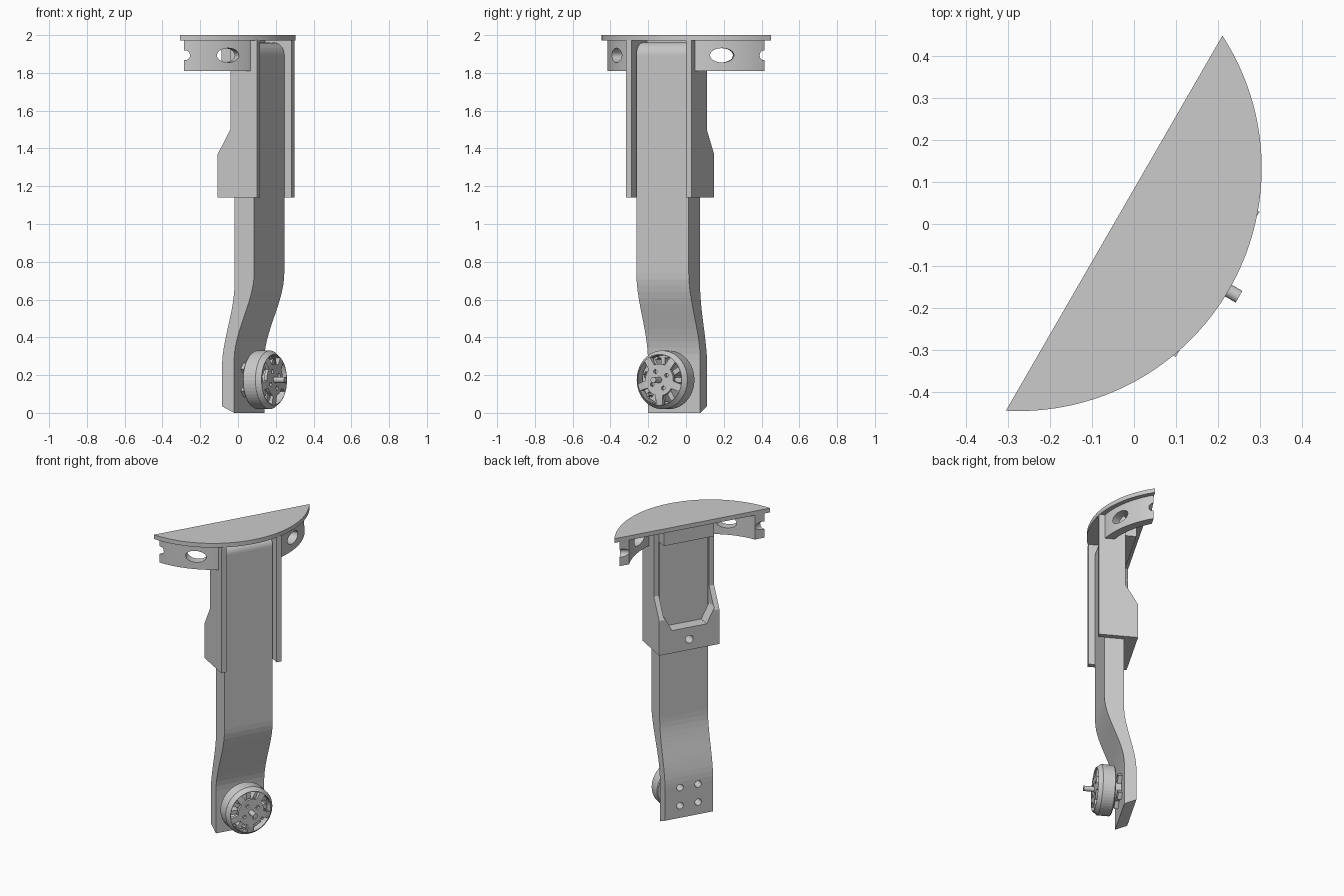
import bpy, bmesh, math
from math import sin, cos, pi, radians
from mathutils import Matrix, Vector

if "Cube" in bpy.data.objects:
    bpy.data.objects.remove(bpy.data.objects["Cube"])

# Built in a local frame (X outward, Y along the straight edge), then turned about z
TURN = Matrix.Rotation(radians(-30), 4, 'Z')
B0 = -0.025          # centre line along Y
MZ = 0.175           # motor axis height


def finish(name, bm):
    bmesh.ops.recalc_face_normals(bm, faces=bm.faces)
    bm.transform(TURN)
    me = bpy.data.meshes.new(name)
    bm.to_mesh(me)
    bm.free()
    ob = bpy.data.objects.new(name, me)
    bpy.context.collection.objects.link(ob)
    return ob


def extrude(bm, pts, axis, lo, hi):
    """Extrude a 2D outline along x, y or z."""
    def put(p, h):
        return {'x': (h, p[0], p[1]), 'y': (p[0], h, p[1]), 'z': (p[0], p[1], h)}[axis]
    rows = [[bm.verts.new(put(p, h)) for p in pts] for h in (lo, hi)]
    n = len(pts)
    bm.faces.new(rows[0])
    bm.faces.new(rows[1])
    for i in range(n):
        j = (i + 1) % n
        bm.faces.new((rows[0][i], rows[0][j], rows[1][j], rows[1][i]))


def prism(name, pts, axis, lo, hi):
    bm = bmesh.new()
    extrude(bm, pts, axis, lo, hi)
    return finish(name, bm)


def circle(cx, cy, r, n=32):
    return [(cx + r * cos(2 * pi * i / n), cy + r * sin(2 * pi * i / n)) for i in range(n)]


def lathe(name, profile, n=48):
    """Revolve a closed (x, radius) profile about the motor axis."""
    bm = bmesh.new()
    rings = [[bm.verts.new((x, B0 + r * cos(2 * pi * i / n), MZ + r * sin(2 * pi * i / n)))
              for i in range(n)] for x, r in profile]
    for k in range(len(rings)):
        p, q = rings[k], rings[(k + 1) % len(rings)]
        for i in range(n):
            j = (i + 1) % n
            bm.faces.new((p[i], p[j], q[j], q[i]))
    return finish(name, bm)


def cut(ob, cutter):
    mod = ob.modifiers.new('cut', 'BOOLEAN')
    mod.operation = 'DIFFERENCE'
    mod.solver = 'EXACT'
    mod.object = cutter
    bpy.context.view_layer.objects.active = ob
    bpy.ops.object.modifier_apply(modifier=mod.name)
    bpy.data.objects.remove(cutter)


# Top plate: circular segment
CX, CB, R = -0.305, -0.022, 0.58
half = math.acos((-0.042 - CX) / R)
arc = [half * (2 * i / 64 - 1) for i in range(65)]
prism('top_plate', [(CX + R * cos(t), CB + R * sin(t)) for t in arc], 'z', 1.972, 2.0)

# Curved flanges under the plate, with a slot and an end notch
for s, side in ((-1, 'left'), (1, 'right')):
    def ring(r, t0, t1):
        ts = [radians(t0 + (t1 - t0) * i / 16) for i in range(17)]
        return [(CX + r * cos(t), CB + s * r * sin(t)) for t in ts]
    flange = prism('flange_' + side, ring(0.55, 20.8, 61) + ring(0.495, 57.6, 23.2), 'z', 1.81, 1.974)
    for deg, rx, rz in ((36, 0.064, 0.038), (60.5, 0.026, 0.026)):
        bm = bmesh.new()
        extrude(bm, [(rx * cos(2 * pi * i / 24), rz * sin(2 * pi * i / 24)) for i in range(24)],
                'x', 0.4, 0.65)
        bm.transform(Matrix.Translation((CX, CB, 1.893)) @ Matrix.Rotation(s * radians(deg), 4, 'Z'))
        cut(flange, finish('slot_cutter', bm))

# Strap leg: S-bent side profile with a rounded top front edge
def s_curve(x0, x1, z0, z1, n=14):
    return [(x0 + (x1 - x0) * (3 * t * t - 2 * t ** 3), z0 + (z1 - z0) * t)
            for t in (i / n for i in range(n + 1))]

front = s_curve(0.083, 0.205, 0.28, 0.74)
back = s_curve(0.009, 0.085, 0.24, 0.68)
corner = [(0.14 + 0.065 * cos(t), 1.895 + 0.065 * sin(t)) for t in (pi / 2 * i / 8 for i in range(9))]
leg = prism('leg', [(0.009, 0.035), (0.083, 0)] + front + corner + [(0.085, 1.96)] + back[::-1],
            'y', B0 - 0.16, B0 + 0.16)
for dy in (-0.06, 0.06):
    for dz in (-0.06, 0.06):
        cut(leg, prism('hole_cutter', circle(B0 + dy, MZ + dz, 0.022, 20), 'x', -0.1, 0.12))

# Sleeve: two side rails, back panel with a U opening, top stop block
rail = [(0.245, 1.14), (0.006, 1.14), (0.006, 1.37), (0.083, 1.5), (0.083, 1.974), (0.245, 1.974)]
for s, side in ((-1, 'left'), (1, 'right')):
    lo, hi = sorted((B0 + s * 0.167, B0 + s * 0.2))
    prism('rail_' + side, rail, 'y', lo, hi)
u_shape = [(-0.167, 1.14), (0.167, 1.14), (0.167, 1.39), (0.115, 1.29), (-0.115, 1.29), (-0.167, 1.39)]
panel = prism('back_panel', [(B0 + y, z) for y, z in u_shape], 'x', 0.006, 0.083)
cut(panel, prism('hole_cutter', circle(B0, 1.21, 0.026, 24), 'x', -0.1, 0.2))
prism('top_block', [(0.01, 1.86), (0.083, 1.86), (0.083, 1.974), (0.01, 1.974)], 'y', B0 - 0.167, B0 + 0.167)

# Motor bell: open-backed cup with windows and screw holes in the front
bell = lathe('motor_bell', [(0.13, 0.135), (0.13, 0.15), (0.136, 0.155), (0.21, 0.155), (0.236, 0.135),
                            (0.24, 0.1), (0.24, 0.014), (0.222, 0.014), (0.222, 0.1), (0.205, 0.135)])
for k in range(5):
    mid = 2 * pi * k / 5 + 0.3
    def fan(r, w):
        return [(B0 + r * cos(mid + w * (i / 4 - 1)), MZ + r * sin(mid + w * (i / 4 - 1))) for i in range(9)]
    cut(bell, prism('window_cutter', fan(0.132, 0.48) + fan(0.085, 0.38)[::-1], 'x', 0.195, 0.3))
for k in range(4):
    t = pi / 2 * k + 0.5
    cut(bell, prism('hole_cutter', circle(B0 + 0.05 * cos(t), MZ + 0.05 * sin(t), 0.011, 16), 'x', 0.2, 0.3))

# Stator: core, coil teeth and pole shoes
prism('stator_core', circle(B0, MZ, 0.065), 'x', 0.12, 0.21)
bm = bmesh.new()
for k in range(12):
    spin = (Matrix.Translation((0.168, B0, MZ)) @ Matrix.Rotation(2 * pi * k / 12, 4, 'X'))
    for y, size in ((0.085, (0.065, 0.07, 0.026)), (0.122, (0.055, 0.012, 0.055))):
        bmesh.ops.create_cube(bm, size=1, matrix=spin @ Matrix.Translation((0, y, 0))
                              @ Matrix.Diagonal((*size, 1)))
finish('stator_teeth', bm)

# Motor base with four mounting arms, and shaft
prism('motor_base', circle(B0, MZ, 0.06), 'x', 0.08, 0.125)
bm = bmesh.new()
for k in range(4):
    spin = Matrix.Translation((0.095, B0, MZ)) @ Matrix.Rotation(pi / 4 + pi / 2 * k, 4, 'X')
    bmesh.ops.create_cube(bm, size=1, matrix=spin @ Matrix.Translation((0, 0.06, 0))
                          @ Matrix.Diagonal((0.026, 0.09, 0.045, 1)))
finish('motor_mount_arms', bm)
prism('motor_shaft', circle(B0, MZ, 0.016, 24), 'x', 0.1, 0.304)
